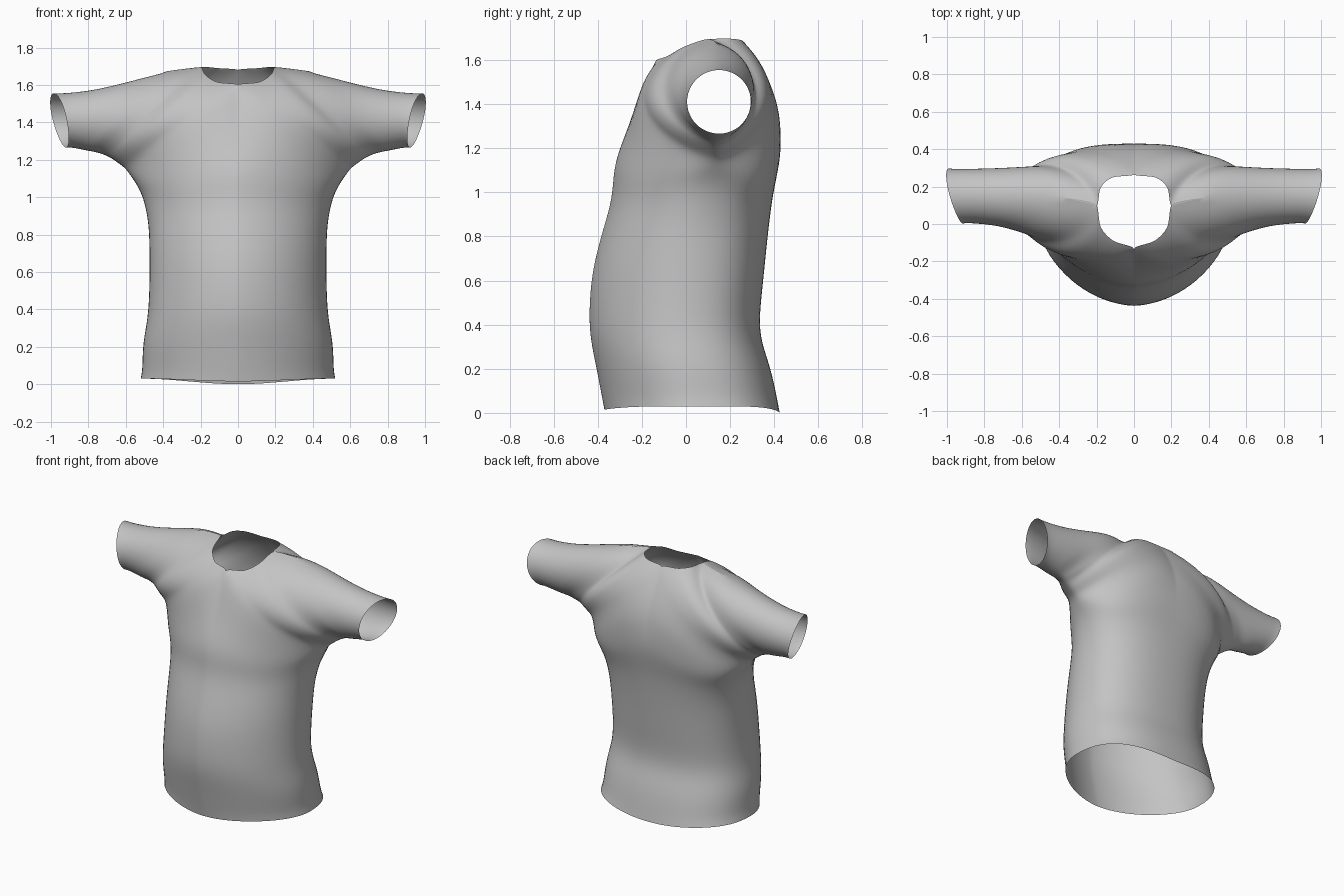
import bpy, bmesh, math

if "Cube" in bpy.data.objects:
    bpy.data.objects.remove(bpy.data.objects["Cube"])

# The shirt is lofted: stations run from the hem up the body, round the neck
# and out along the sleeve. Each joins a side/underarm seam point to a
# centre/neck/shoulder point, once across the front and once across the back.

# side seam running into the underarm seam (x, y, z)
SEAM = [(.52, .03, .03), (.518, .0, .20), (.487, -.02, .38), (.48, 0, .60),
        (.482, .03, .80), (.503, .07, .95), (.535, .10, 1.04), (.575, .12, 1.10),
        (.612, .13, 1.145), (.65, .14, 1.175), (.685, .14, 1.20), (.72, .15, 1.217),
        (.76, .15, 1.232), (.81, .15, 1.243), (.86, .15, 1.255), (.92, .15, 1.265)]
# front centre line, then half of the neck edge (x, y, z)
FRONT = [(0, -.37, .015), (0, -.405, .20), (0, -.44, .40), (0, -.43, .60),
         (0, -.385, .80), (0, -.335, .98), (0, -.325, 1.12), (0, -.25, 1.32),
         (0, -.135, 1.60), (.11, -.09, 1.615), (.18, -.01, 1.66)]
# back centre line, then half of the neck edge
BACK = [(0, .425, 0), (0, .385, .20), (0, .33, .38), (0, .35, .60),
        (0, .37, .80), (0, .395, 1.0), (0, .433, 1.20), (0, .412, 1.42),
        (0, .265, 1.68), (.11, .25, 1.69), (.18, .19, 1.697)]
# shoulder line shared by front and back
SHOULDER = [(.20, .10, 1.695), (.38, .14, 1.673), (.58, .15, 1.623),
            (.80, .15, 1.572), (.985, .15, 1.555)]
# fullness of the chest / sleeve at each station
FULL_F = [0] * 6 + [.2, .2, .2, .205, .215, .23, .205, .172, .155, .147]
FULL_B = [0] * 6 + [.17, .17, .2, .185, .185, .195, .168, .155, .15, .147]
TUBE = [0] * 7 + [.5] + [1] * 8          # 0 = torso section, 1 = sleeve section
ROUND = [1] * 9 + [.95, .85, .7] + [.5] * 4         # roundness over the shoulder
UNDER = [.5] * 7 + [.65, .75, .75, .75, .7, .6] + [.5] * 3   # and under the arm

PER, N = 6, 24


def smooth(vals, t):
    """Monotone cubic interpolation through evenly spaced values."""
    i = min(int(t), len(vals) - 2)
    u = t - i

    def slope(j):
        if j <= 0:
            return vals[1] - vals[0]
        if j >= len(vals) - 1:
            return vals[-1] - vals[-2]
        a, b = vals[j] - vals[j - 1], vals[j + 1] - vals[j]
        return 2 * a * b / (a + b) if a * b > 0 else 0
    p, q, m, n = vals[i], vals[i + 1], slope(i), slope(i + 1)
    return (p * (2*u**3 - 3*u*u + 1) + m * (u**3 - 2*u*u + u)
            + q * (3*u*u - 2*u**3) + n * (u**3 - u*u))


def path(points, t):
    return [smooth([p[a] for p in points], t) for a in range(3)]


def section(t, rim, full, side):
    """Points from the seam to the centre / neck / shoulder line."""
    U, V = path(SEAM, t), path(rim, t)
    d, w = smooth(full, t), smooth(TUBE, t)
    a, b = smooth(UNDER, t), smooth(ROUND, t)
    e = 1.85 if side < 0 else 2.5
    out = []
    for k in range(N + 1):
        p = (1 - math.cos(math.pi * k / N)) / 2
        quarter = (1 - (1 - p) ** e) ** (1 / e)
        bulge = (2 * p) ** a * (2 * (1 - p)) ** b if 0 < k < N else 0
        x = U[0] + (V[0] - U[0]) * p
        z = U[2] + (V[2] - U[2]) * (w * p + (1 - w) * p * p * (3 - 2 * p))
        y = U[1] + (V[1] - U[1]) * ((1 - w) * quarter + w * p) + side * d * w * bulge
        # sleeve opening is cut at a slant
        x += max(0, (x - .7) / .3) * (y - .15) * .3
        out.append((max(x, 0), y, z))
    return out


bm = bmesh.new()
stations = [i / PER for i in range((len(SEAM) - 1) * PER + 1)]
for side, rim, full in ((-1, FRONT, FULL_F), (1, BACK, FULL_B)):
    rows = [section(t, rim + SHOULDER, full, side) for t in stations]
    for sx in (1, -1):
        g = [[bm.verts.new((sx * x, y, z)) for x, y, z in r] for r in rows]
        for i in range(len(g) - 1):
            for k in range(N):
                f = [g[i][k], g[i + 1][k], g[i + 1][k + 1], g[i][k + 1]]
                bm.faces.new(f if sx * side < 0 else f[::-1])
bmesh.ops.remove_doubles(bm, verts=bm.verts, dist=.0004)

# relax the cloth, keeping the hem, neck and sleeve edges in place
inner = [v for v in bm.verts if not v.is_boundary]
for _ in range(16):
    bmesh.ops.smooth_vert(bm, verts=inner, factor=.5, use_axis_x=True,
                          use_axis_y=True, use_axis_z=True)
for f in bm.faces:
    f.smooth = True

mesh = bpy.data.meshes.new("shirt")
bm.to_mesh(mesh)
bm.free()
shirt = bpy.data.objects.new("shirt", mesh)
bpy.context.collection.objects.link(shirt)

# plain grey cloth
cloth = bpy.data.materials.new("grey cloth")
cloth.diffuse_color = (.55, .55, .55, 1)
cloth.use_nodes = True
cloth.node_tree.nodes["Principled BSDF"].inputs["Base Color"].default_value = cloth.diffuse_color
mesh.materials.append(cloth)
